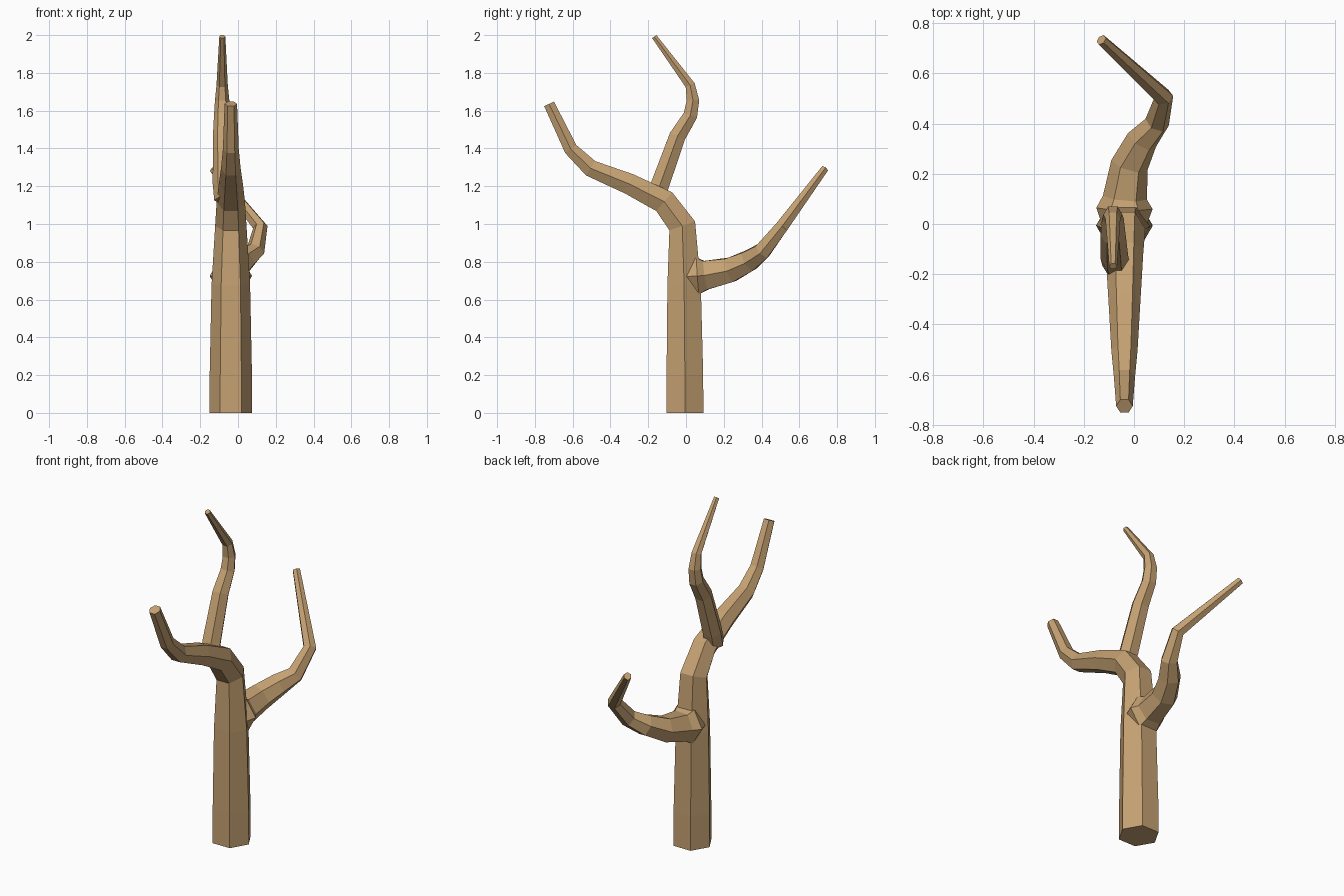
import bpy, bmesh, math
from mathutils import Vector

if "Cube" in bpy.data.objects:
    bpy.data.objects.remove(bpy.data.objects["Cube"])

bark = bpy.data.materials.new("bark")
bark.diffuse_color = (0.56, 0.36, 0.17, 1)
bark.use_nodes = True
bark.node_tree.nodes["Principled BSDF"].inputs["Base Color"].default_value = bark.diffuse_color


def limb(name, rings, sides=6):
    """Loft a six-sided tube through (x, y, z, radius) rings with mitred joints."""
    pts = [Vector(r[:3]) for r in rings]
    dirs = [(b - a).normalized() for a, b in zip(pts, pts[1:])]
    bm = bmesh.new()
    loops = []
    for i, p in enumerate(pts):
        t = (dirs[max(i - 1, 0)] + dirs[min(i, len(dirs) - 1)]).normalized()
        if i == 0 and name == "trunk":
            t = Vector((0, 0, 1))
        u = Vector((1, 0, 0))
        u = (u - t * u.dot(t)).normalized()
        v = t.cross(u)
        r = rings[i][3]
        loops.append([bm.verts.new(p + r * (math.cos(a) * u + math.sin(a) * v))
                      for a in (k * math.tau / sides for k in range(sides))])
    for a, b in zip(loops, loops[1:]):
        for k in range(sides):
            n = (k + 1) % sides
            bm.faces.new((a[k], a[n], b[n], b[k]))
    bm.faces.new(loops[0][::-1])
    bm.faces.new(loops[-1])
    bmesh.ops.recalc_face_normals(bm, faces=bm.faces)
    me = bpy.data.meshes.new(name)
    bm.to_mesh(me)
    bm.free()
    me.materials.append(bark)
    ob = bpy.data.objects.new(name, me)
    bpy.context.collection.objects.link(ob)
    return ob


# Trunk bending forward into the front branch
X = -0.038
trunk = limb("trunk", [
    (X, -0.006, 0, 0.113), (X, -0.006, 0.2, 0.112), (X, -0.010, 0.68, 0.102),
    (X, -0.020, 0.99, 0.083), (X, -0.115, 1.118, 0.075), (X, -0.300, 1.212, 0.064),
    (X, -0.505, 1.295, 0.052), (X, -0.610, 1.397, 0.042), (X, -0.725, 1.636, 0.033)])

# Upper branch rising from the bend
upper = limb("upper_branch", [
    (-0.07, -0.165, 1.13, 0.056), (-0.078, -0.135, 1.215, 0.056),
    (-0.083, -0.045, 1.465, 0.050), (-0.084, 0.023, 1.575, 0.043),
    (-0.084, 0.037, 1.655, 0.038), (-0.084, 0.022, 1.735, 0.030),
    (-0.083, -0.168, 1.992, 0.016)])

# Rear branch, curving out to the right and then back across
rear = limb("rear_branch", [
    (X, 0.0, 0.722, 0.09), (X, 0.062, 0.725, 0.112), (-0.036, 0.105, 0.729, 0.088),
    (-0.018, 0.235, 0.757, 0.075), (0.032, 0.335, 0.806, 0.064),
    (0.092, 0.405, 0.857, 0.050), (0.118, 0.505, 0.983, 0.039),
    (-0.130, 0.733, 1.290, 0.022)])

# Weld the branches into the trunk
for b in (upper, rear):
    m = trunk.modifiers.new("join_" + b.name, "BOOLEAN")
    m.operation = "UNION"
    m.solver = "EXACT"
    m.object = b
bpy.context.view_layer.update()
joined = bpy.data.meshes.new_from_object(
    trunk.evaluated_get(bpy.context.evaluated_depsgraph_get()))
trunk.modifiers.clear()
trunk.data = joined
trunk.name = "tree"
for b in (upper, rear):
    bpy.data.objects.remove(b)
